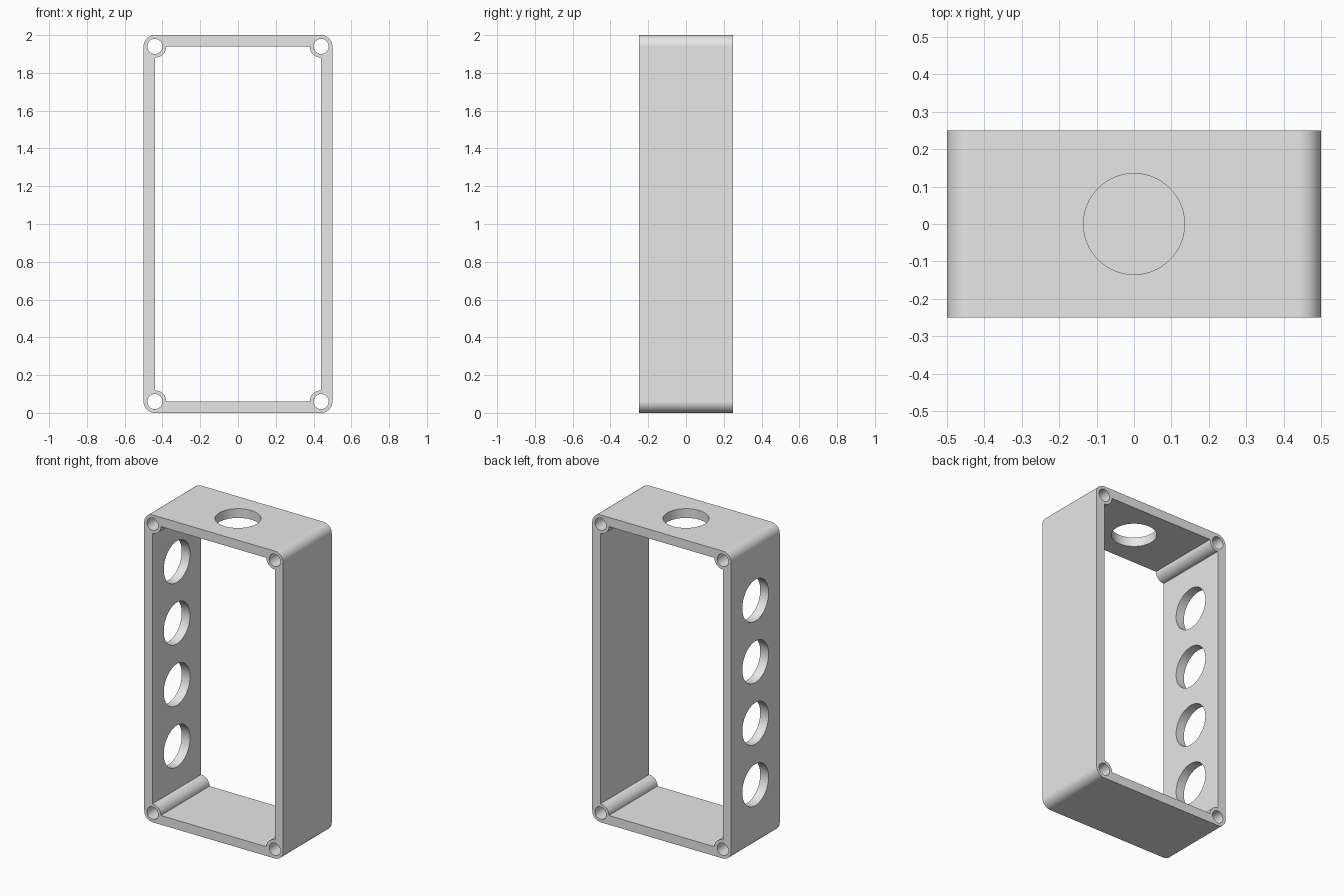
import bpy
import bmesh
from math import pi, sin, cos
from mathutils import Matrix, Vector

if "Cube" in bpy.data.objects:
    bpy.data.objects.remove(bpy.data.objects["Cube"])

HALF_W, HEIGHT, DEPTH = 0.5, 2.0, 0.5
WALL = 0.06            # wall thickness, corner radius and boss radius
SCREW_R, PORT_R = 0.04, 0.135
STEPS = 12             # segments per quarter arc

# Plain grey
grey = bpy.data.materials.new("plain_grey")
grey.use_nodes = True
grey.diffuse_color = (0.8, 0.8, 0.8, 1)
grey.node_tree.nodes["Principled BSDF"].inputs["Base Color"].default_value = grey.diffuse_color


def make_object(name, bm):
    mesh = bpy.data.meshes.new(name)
    bm.to_mesh(mesh)
    bm.free()
    mesh.materials.append(grey)
    obj = bpy.data.objects.new(name, mesh)
    bpy.context.collection.objects.link(obj)
    return obj


def arc(center, radius, start, sweep, steps=STEPS):
    angles = [start + sweep * i / steps for i in range(steps + 1)]
    return [(center[0] + radius * cos(a), center[1] + radius * sin(a)) for a in angles]


def add_loop(bm, points):
    verts = [bm.verts.new((x, -DEPTH / 2, z)) for x, z in points]
    return [bm.edges.new((v, verts[i - 1])) for i, v in enumerate(verts)]


# Corner centres, counter-clockwise from the upper left-hand side
cx, low, high = HALF_W - WALL, WALL, HEIGHT - WALL
corners = [(cx, high), (-cx, high), (-cx, low), (cx, low)]

# Frame section: rounded outline, opening notched by bosses, screw holes
bm = bmesh.new()
outline, opening, edges = [], [], []
for i, c in enumerate(corners):
    turn = i * pi / 2
    outline += arc(c, WALL, turn, pi / 2)
    opening += arc(c, WALL, turn + 1.5 * pi, -pi / 2)
    edges += add_loop(bm, arc(c, SCREW_R, 0, 2 * pi, 4 * STEPS)[:-1])
edges += add_loop(bm, outline) + add_loop(bm, opening)
bmesh.ops.triangle_fill(bm, edges=edges, use_beauty=True, normal=Vector((0, -1, 0)))

# Extrude the section to full depth
result = bmesh.ops.extrude_face_region(bm, geom=bm.faces[:], use_keep_orig=True)
moved = [g for g in result["geom"] if isinstance(g, bmesh.types.BMVert)]
bmesh.ops.translate(bm, verts=moved, vec=(0, DEPTH, 0))
bmesh.ops.recalc_face_normals(bm, faces=bm.faces[:])
frame = make_object("box_frame", bm)

# Cutters: four ports through one side wall, one through the top
bm = bmesh.new()
ports = [Matrix.Translation((-cx, 0, 0.4 * n)) @ Matrix.Rotation(pi / 2, 4, "Y") for n in range(1, 5)]
ports.append(Matrix.Translation((0, 0, high)))
for matrix in ports:
    bmesh.ops.create_cone(bm, cap_ends=True, segments=64, radius1=PORT_R,
                          radius2=PORT_R, depth=0.3, matrix=matrix)
cutter = make_object("port_cutter", bm)
cutter.hide_render = True

cut = frame.modifiers.new("ports", "BOOLEAN")
cut.operation = "DIFFERENCE"
cut.solver = "EXACT"
cut.object = cutter
bpy.ops.object.select_all(action="DESELECT")
frame.select_set(True)
bpy.context.view_layer.objects.active = frame
bpy.ops.object.modifier_apply(modifier=cut.name)
bpy.data.objects.remove(cutter)

# Smooth round surfaces, keep flat walls flat
bpy.ops.object.shade_smooth_by_angle(angle=pi / 6)
weighted = frame.modifiers.new("flat_walls", "WEIGHTED_NORMAL")
weighted.keep_sharp = True
